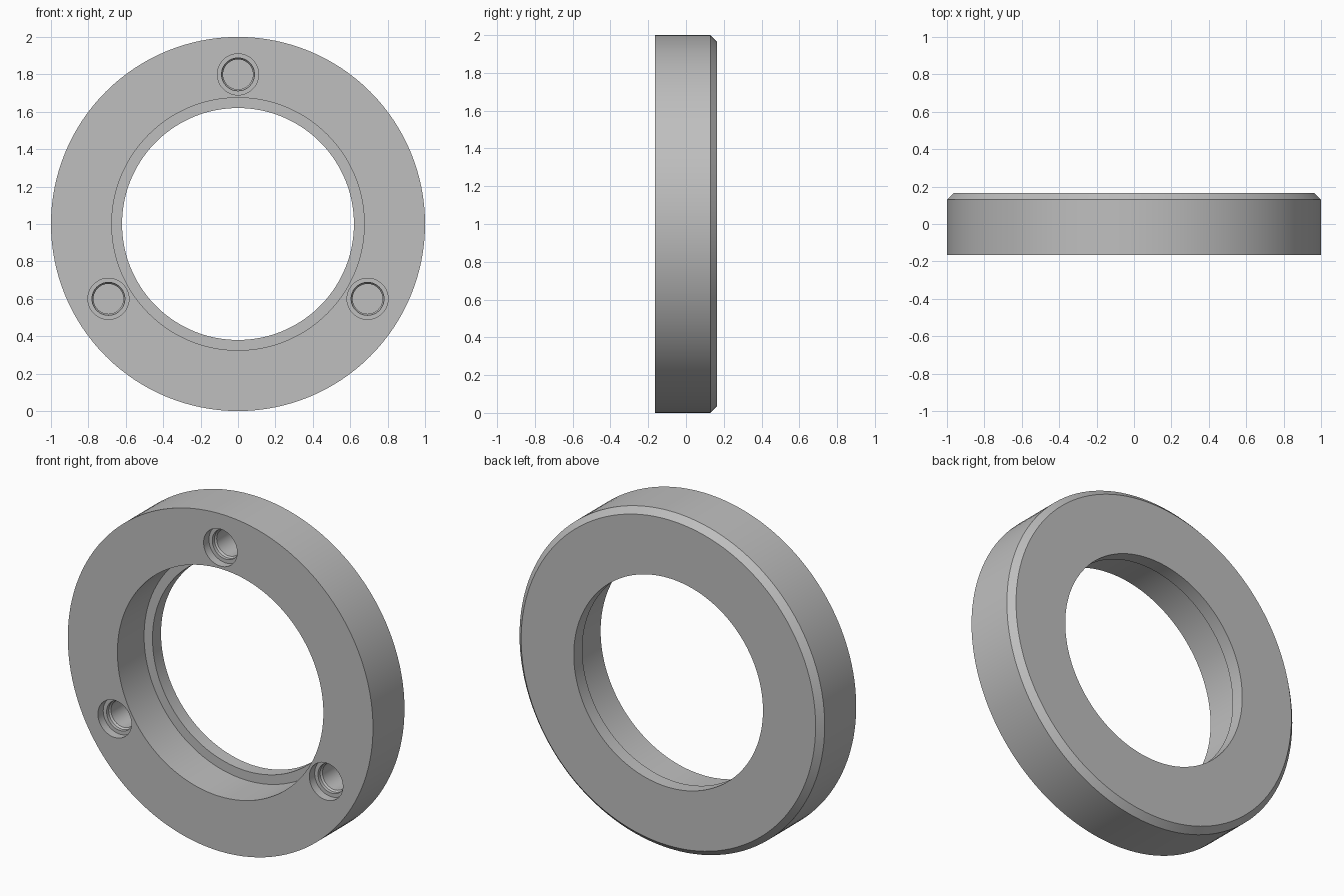
import bpy, bmesh, math

if "Cube" in bpy.data.objects:
    bpy.data.objects.remove(bpy.data.objects["Cube"], do_unlink=True)

HALF = 0.165          # half thickness of the ring
HOLE_CIRCLE = 0.80    # radius on which the holes sit

steel = bpy.data.materials.new("grey_metal")
steel.use_nodes = True
grey = (0.52, 0.52, 0.52, 1)
steel.diffuse_color = grey
steel.node_tree.nodes["Principled BSDF"].inputs["Base Color"].default_value = grey


def lathe(name, profile, segments, cx=0.0, cz=1.0):
    """Revolve a closed (radius, y) profile around a front-to-back axis."""
    bm = bmesh.new()
    pts = [bm.verts.new((r, y, 0)) for r, y in profile]
    edges = [bm.edges.new((pts[i], pts[(i + 1) % len(pts)])) for i in range(len(pts))]
    bmesh.ops.spin(bm, geom=pts + edges, cent=(0, 0, 0), axis=(0, 1, 0),
                   angle=math.tau, steps=segments, use_duplicate=False)
    bmesh.ops.remove_doubles(bm, verts=bm.verts, dist=1e-5)
    bmesh.ops.dissolve_degenerate(bm, edges=bm.edges, dist=1e-5)
    loose = [e for e in bm.edges if not e.link_faces]
    bmesh.ops.delete(bm, geom=loose, context='EDGES')
    bmesh.ops.recalc_face_normals(bm, faces=bm.faces)
    bmesh.ops.translate(bm, verts=bm.verts, vec=(cx, 0, cz))
    mesh = bpy.data.meshes.new(name)
    bm.to_mesh(mesh)
    bm.free()
    mesh.materials.append(steel)
    obj = bpy.data.objects.new(name, mesh)
    bpy.context.collection.objects.link(obj)
    return obj


# Ring body: bevelled back rim, wide bore ending in a thin lip at the back
ring = lathe("flange_ring", [
    (0.675, -HALF), (1.0, -HALF), (1.0, 0.13), (0.965, HALF),
    (0.62, HALF), (0.62, 0.085), (0.675, 0.085)], 128)

bpy.context.view_layer.objects.active = ring
ring.select_set(True)

# Three stepped blind holes in the front face
for k in range(3):
    a = math.radians(90 + 120 * k)
    cutter = lathe("hole_cutter", [
        (0, -HALF - 0.1), (0.11, -HALF - 0.1), (0.11, -HALF + 0.05),
        (0.088, -HALF + 0.05), (0.088, -HALF + 0.07), (0.08, -HALF + 0.08),
        (0.08, 0.085), (0, 0.085)], 48,
        HOLE_CIRCLE * math.cos(a), 1 + HOLE_CIRCLE * math.sin(a))
    cutter.hide_render = True
    mod = ring.modifiers.new("hole", 'BOOLEAN')
    mod.operation = 'DIFFERENCE'
    mod.solver = 'EXACT'
    mod.object = cutter
    bpy.ops.object.modifier_apply(modifier=mod.name)
    bpy.data.objects.remove(cutter, do_unlink=True)

bpy.ops.object.shade_smooth_by_angle(angle=math.radians(25))
